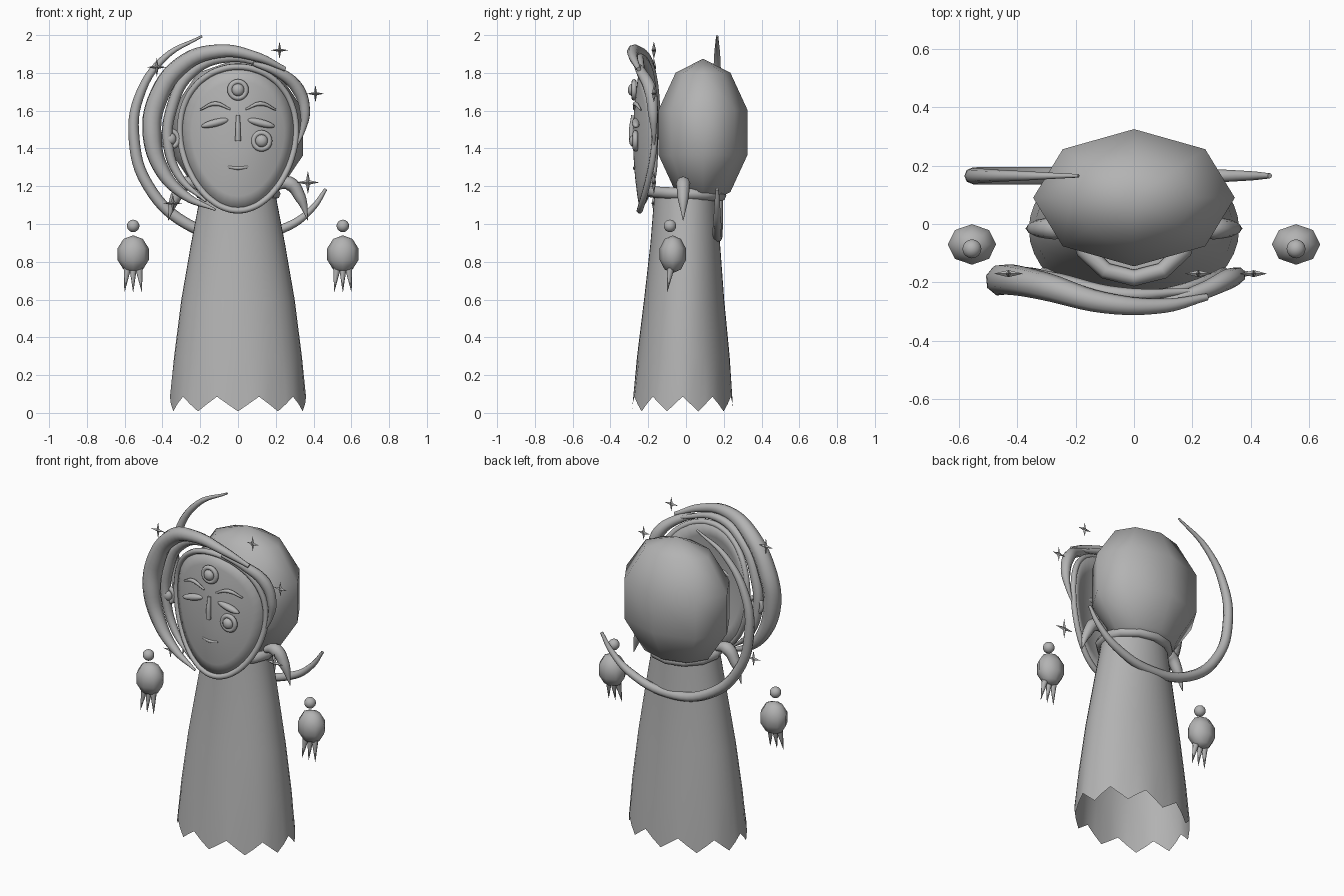
import bpy
import bmesh
from math import sin, cos, pi, radians
from mathutils import Matrix, Vector

if "Cube" in bpy.data.objects:
    bpy.data.objects.remove(bpy.data.objects["Cube"], do_unlink=True)

GREY = (0.45, 0.45, 0.45, 1)
stone = bpy.data.materials.new("plain grey")
stone.use_nodes = True
stone.diffuse_color = GREY
stone.node_tree.nodes["Principled BSDF"].inputs["Base Color"].default_value = GREY


def finish(obj, angle=60):
    obj.data.materials.clear()
    obj.data.materials.append(stone)
    bpy.ops.object.select_all(action="DESELECT")
    obj.select_set(True)
    bpy.context.view_layer.objects.active = obj
    if angle:
        bpy.ops.object.shade_smooth_by_angle(angle=radians(angle))
    return obj


def from_bmesh(name, bm, angle=60):
    bmesh.ops.recalc_face_normals(bm, faces=bm.faces)
    mesh = bpy.data.meshes.new(name)
    bm.to_mesh(mesh)
    bm.free()
    obj = bpy.data.objects.new(name, mesh)
    bpy.context.collection.objects.link(obj)
    return finish(obj, angle)


def ball(name, at, size, segments=16, rings=9, tilt=0):
    bm = bmesh.new()
    bmesh.ops.create_uvsphere(bm, u_segments=segments, v_segments=rings, radius=1)
    bm.transform(Matrix.Translation(at) @ Matrix.Rotation(tilt, 4, "Y") @ Matrix.Diagonal((*size, 1)))
    return from_bmesh(name, bm, 80)


def tube(name, points, depth=1.0, closed=False, sides=2):
    """Smooth tapered tube; each point is x, y, z, radius."""
    curve = bpy.data.curves.new(name, "CURVE")
    curve.dimensions = "3D"
    curve.bevel_depth = depth
    curve.bevel_resolution = sides
    curve.resolution_u = 6
    curve.use_fill_caps = True
    spline = curve.splines.new("BEZIER")
    spline.bezier_points.add(len(points) - 1)
    spline.use_cyclic_u = closed
    for bp, (x, y, z, r) in zip(spline.bezier_points, points):
        bp.co = (x, y, z)
        bp.radius = r
        bp.handle_left_type = bp.handle_right_type = "AUTO"
    obj = bpy.data.objects.new(name, curve)
    bpy.context.collection.objects.link(obj)
    bpy.ops.object.select_all(action="DESELECT")
    obj.select_set(True)
    bpy.context.view_layer.objects.active = obj
    bpy.ops.object.convert(target="MESH")
    return finish(bpy.context.object)


def ring(name, at, major, minor, scale=(1, 1, 1), facing=0, segments=20):
    bpy.ops.mesh.primitive_torus_add(location=at, rotation=(facing, 0, 0), major_radius=major,
                                     minor_radius=minor, major_segments=segments, minor_segments=8)
    obj = bpy.context.object
    obj.name = name
    obj.scale = scale
    return finish(obj)


# Robe: flared open shell with a zigzag hem
bm = bmesh.new()
loops = []
for z, rx, ry, cy in [(0, .36, .268, -.018), (.3, .338, .245, -.014), (.6, .3, .212, -.01),
                      (.9, .248, .184, -.004), (1.15, .2, .168, 0)]:
    loop = []
    for i in range(40):
        a = i * pi / 20 - pi / 2
        hem = abs((i + 2) % 4 - 2) / 2 * .078 + .008 if z == 0 else 0
        loop.append(bm.verts.new((rx * cos(a), cy + ry * sin(a), z + hem)))
    loops.append(loop)
for low, high in zip(loops, loops[1:]):
    for i in range(40):
        j = (i + 1) % 40
        bm.faces.new((low[i], low[j], high[j], high[i]))
bm.faces.new(loops[-1])
from_bmesh("robe", bm)

# Head and collar
ball("head", (0, .09, 1.485), (.363, .247, .39), 8, 5)
ring("collar", (0, 0, 1.16), .195, .03, (1, .95, 1), radians(-3), 12)


# Mask: curved egg-shaped shell
def mask_point(t, k=1.0):
    x = .305 * k * cos(t) * (1 + .12 * sin(t))
    z = 1.452 + .38 * k * sin(t)
    y = -.245 + .85 * x * x - .035 * (1 - k * k)
    return Vector((x, y, z))


bm = bmesh.new()
rows = [[bm.verts.new(mask_point(i * pi / 20, k)) for i in range(40)] for k in (.2, .4, .6, .8, 1)]
bm.faces.new(rows[0])
for inner, outer in zip(rows, rows[1:]):
    for i in range(40):
        j = (i + 1) % 40
        bm.faces.new((inner[i], inner[j], outer[j], outer[i]))
mask = from_bmesh("mask", bm)
shell = mask.modifiers.new("thickness", "SOLIDIFY")
shell.thickness = .015
tube("mask_rim", [(*mask_point(i * pi / 12), .017) for i in range(24)], closed=True)

# Face details
for side, label in ((1, "left"), (-1, "right")):
    ball(label + "_eye", (side * .12, -.265, 1.535), (.077, .022, .02), tilt=side * radians(14))
    tube(label + "_brow", [(side * .2, -.24, 1.605, .005), (side * .12, -.268, 1.637, .012),
                           (side * .04, -.275, 1.607, .005)])
tube("nose", [(0, -.28, 1.575, .01), (0, -.288, 1.5, .014), (0, -.288, 1.44, .015)])
tube("mouth", [(-.052, -.268, 1.302, .007), (0, -.272, 1.296, .01), (.052, -.268, 1.302, .007)])
for name, x, y, z in (("forehead_eye", 0, -.275, 1.71), ("cheek_eye", .125, -.268, 1.44),
                      ("ear_stud", -.36, -.17, 1.45)):
    ring(name + "_ring", (x, y, z), .043, .014, facing=pi / 2)
    ball(name + "_pupil", (x, y - .008, z), (.033, .025, .033))

# Hair locks around the mask
tube("outer_lock", [(.25, -.25, 1.82, .012), (.1, -.28, 1.885, .025), (-.1, -.27, 1.915, .036),
                    (-.3, -.215, 1.84, .048), (-.43, -.19, 1.65, .054), (-.455, -.195, 1.47, .052),
                    (-.4, -.2, 1.28, .04), (-.28, -.22, 1.15, .025), (-.12, -.25, 1.075, .006)])
tube("inner_lock", [(.2, -.23, 1.82, .01), (-.05, -.24, 1.88, .024), (-.25, -.2, 1.8, .03),
                    (-.355, -.18, 1.6, .03), (-.37, -.175, 1.42, .028), (-.31, -.18, 1.25, .022),
                    (-.17, -.22, 1.12, .006)])
tube("side_lock", [(.08, -.27, 1.85, .012), (.22, -.235, 1.8, .028), (.32, -.19, 1.71, .035),
                   (.355, -.175, 1.59, .028), (.34, -.17, 1.49, .015), (.31, -.17, 1.41, .004)])

# Large crescent behind the head
tube("crescent", [(-.19, .165, 1.995, .006), (-.39, .165, 1.88, .017), (-.525, .165, 1.67, .025),
                  (-.55, .165, 1.45, .029), (-.48, .165, 1.21, .03), (-.27, .165, 1.0, .03),
                  (0, .165, .93, .028), (.27, .165, .99, .023), (.4, .165, 1.09, .016),
                  (.465, .165, 1.185, .009)])

# Tusks and floating hands, mirrored
for side, label in ((1, "left"), (-1, "right")):
    tube(label + "_tusk", [(side * .2, -.015, 1.2, .02), (side * .27, -.015, 1.215, .038),
                           (side * .33, -.015, 1.14, .03), (side * .37, -.015, 1.02, .002)])
    x = side * .555
    ball(label + "_hand", (x, -.07, .84), (.087, .073, .1), 8, 5)
    ball(label + "_hand_bead", (x, -.085, .99), (.033, .033, .033))
    for n in (-1, 0, 1):
        bm = bmesh.new()
        bmesh.ops.create_cone(bm, cap_ends=True, segments=8, radius1=.02, radius2=.001, depth=.13)
        bm.transform(Matrix.Translation((x + n * .038, -.09, .705)) @ Matrix.Rotation(-n * .12, 4, "Y")
                     @ Matrix.Rotation(pi - .15, 4, "X"))
        from_bmesh(label + "_finger_" + str(n + 2), bm)

# Four-pointed sparkles
for n, (x, z, r) in enumerate([(.22, 1.92, .046), (.41, 1.69, .046), (.37, 1.22, .062),
                               (-.43, 1.83, .05), (-.345, 1.11, .05)]):
    bm = bmesh.new()
    rim = []
    for i in range(8):
        reach = r if i % 2 == 0 else r * .24
        rim.append(bm.verts.new((x + reach * cos(i * pi / 4), -.17, z + reach * sin(i * pi / 4))))
    for y in (-.182, -.158):
        tip = bm.verts.new((x, y, z))
        for i in range(8):
            bm.faces.new((rim[i], rim[(i + 1) % 8], tip))
    from_bmesh("sparkle_" + str(n + 1), bm, 0)
